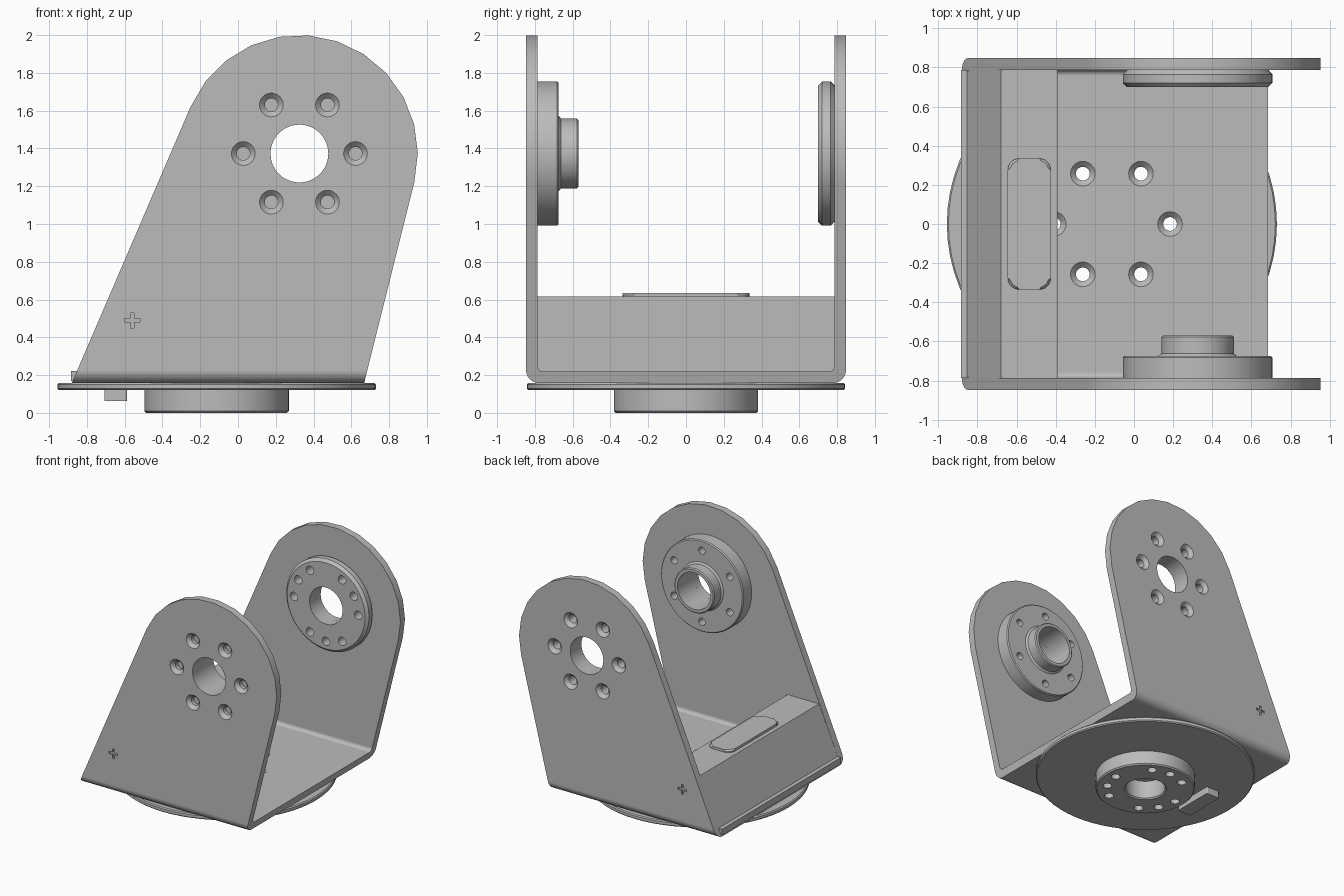
import bpy, bmesh
from math import cos, sin, pi, atan2, acos, hypot, radians
from mathutils import Matrix, Vector

if "Cube" in bpy.data.objects:
    bpy.data.objects.remove(bpy.data.objects["Cube"])

metal = bpy.data.materials.new("grey_metal")
GREY = (0.5, 0.5, 0.5, 1)
metal.diffuse_color = GREY
metal.use_nodes = True
metal.node_tree.nodes["Principled BSDF"].inputs["Base Color"].default_value = GREY

X, Y, Z = Vector((1, 0, 0)), Vector((0, 1, 0)), Vector((0, 0, 1))


def lathe(bm, profile, loc, axis, segs=64):
    """Spin a closed (radius, height) profile about an axis; radius 0 is a pole."""
    frame = Matrix.Translation(loc) @ axis.to_track_quat('Z', 'Y').to_matrix().to_4x4()
    rings = []
    for r, h in profile:
        n = segs if r else 1
        rings.append([bm.verts.new(frame @ Vector((r * cos(2 * pi * i / segs), r * sin(2 * pi * i / segs), h)))
                      for i in range(n)])
    for a, b in zip(rings, rings[1:] + rings[:1]):
        if len(a) + len(b) == 2:
            continue
        for i in range(segs):
            j = (i + 1) % segs
            quad = [a[i % len(a)], a[j % len(a)], b[j % len(b)], b[i % len(b)]]
            bm.faces.new(list(dict.fromkeys(quad)))


def prism(bm, outline, u, v, w, lo, hi):
    """Extrude a 2D outline on axes u, v along w from lo to hi."""
    caps = [[bm.verts.new(u * p + v * q + w * d) for p, q in outline] for d in (lo, hi)]
    bm.faces.new(caps[0])
    bm.faces.new(caps[1])
    n = len(outline)
    for i in range(n):
        j = (i + 1) % n
        bm.faces.new((caps[0][i], caps[0][j], caps[1][j], caps[1][i]))


def arc(cx, cy, r, a0, a1, n):
    angles = [radians(a0 + (a1 - a0) * i / n) for i in range(n + 1)]
    return [(cx + r * cos(a), cy + r * sin(a)) for a in angles]


def rounded(x0, x1, y0, y1, r):
    return (arc(x1 - r, y1 - r, r, 0, 90, 6) + arc(x0 + r, y1 - r, r, 90, 180, 6)
            + arc(x0 + r, y0 + r, r, 180, 270, 6) + arc(x1 - r, y0 + r, r, 270, 360, 6))


def part(name, bm):
    bmesh.ops.recalc_face_normals(bm, faces=bm.faces)
    mesh = bpy.data.meshes.new(name)
    bm.to_mesh(mesh)
    bm.free()
    mesh.materials.append(metal)
    ob = bpy.data.objects.new(name, mesh)
    bpy.context.collection.objects.link(ob)
    return ob


def combine(ob, bm, operation='DIFFERENCE'):
    """Apply a boolean with a temporary helper."""
    helper = part("helper", bm)
    helper.hide_render = True
    mod = ob.modifiers.new("cut", 'BOOLEAN')
    mod.operation, mod.solver, mod.object = operation, 'EXACT', helper
    bpy.context.view_layer.objects.active = ob
    bpy.ops.object.modifier_apply(modifier=mod.name)
    bpy.data.objects.remove(helper)


def finish(ob):
    bpy.ops.object.select_all(action='DESELECT')
    ob.select_set(True)
    bpy.context.view_layer.objects.active = ob
    bpy.ops.object.shade_smooth_by_angle(angle=radians(25))
    ob.modifiers.new("even_shading", 'WEIGHTED_NORMAL').keep_sharp = True


def spun(name, profile, loc, axis):
    bm = bmesh.new()
    lathe(bm, profile, loc, axis)
    return part(name, bm)


def ring(centre, r, u, v, degrees):
    return [centre + u * r * cos(radians(a)) + v * r * sin(radians(a)) for a in degrees]


PIVOT = Vector((0.325, 0, 1.373))      # axis of the two arms
BASE = Vector((-0.113, 0, 0))          # axis of the turntable
HOLE, BOLT_RING, BORE = 0.035, 0.297, 0.153
OUT, IN, FLOOR, TOP = 0.847, 0.787, 0.158, 0.22
SIXTY = range(0, 360, 60)
SUNK = [(0, -0.1), (HOLE, -0.1), (HOLE, -0.028), (0.063, 0), (0.063, 0.03), (0, 0.03)]


def drill(r, depth):
    return [(0, -depth), (r, -depth), (r, depth), (0, depth)]


# U-shaped bracket: bent sheet, trimmed to the leaning round-topped outline
bend, fillet = 0.07, 0.03
u_shape = (arc(-OUT + bend, FLOOR + bend, bend, 180, 270, 8) + arc(OUT - bend, FLOOR + bend, bend, 270, 360, 8)
           + [(OUT, 2.1), (IN, 2.1)] + arc(IN - fillet, TOP + fillet, fillet, 0, -90, 5)
           + arc(-IN + fillet, TOP + fillet, fillet, -90, -180, 5) + [(-IN, 2.1), (-OUT, 2.1)])
bm = bmesh.new()
prism(bm, u_shape, Y, Z, X, -1.1, 1.1)
bracket = part("bracket", bm)

R = 0.627


def tangent(px, pz, side):
    dx, dz = px - PIVOT.x, pz - PIVOT.z
    return (atan2(dz, dx) + side * acos(R / hypot(dx, dz))) * 180 / pi


left, right = (-0.88, FLOOR), (0.668, FLOOR)
outline = [(-0.887, 0.1), left] + arc(PIVOT.x, PIVOT.z, R, tangent(*left, -1) + 360, tangent(*right, 1), 12)
outline += [right, (0.655, 0.1)]
bm = bmesh.new()
prism(bm, outline, X, Z, Y, -1, 1)
combine(bracket, bm, 'INTERSECT')

# Bores, countersunk bolt holes and plus marks in both arms, bolt holes in the floor
bm = bmesh.new()
plus = [(-0.56 + a * 0.01, 0.49 + b * 0.01) for a, b in
        [(-1, -4), (1, -4), (1, -1), (4, -1), (4, 1), (1, 1), (1, 4), (-1, 4), (-1, 1), (-4, 1), (-4, -1), (-1, -1)]]
for s in (-1, 1):
    face = PIVOT + Y * s * OUT
    lathe(bm, drill(BORE, 0.1), face, Y * s, 48)
    for p in ring(face, BOLT_RING, X, Z, SIXTY):
        lathe(bm, SUNK, p, Y * s, 24)
    prism(bm, plus, X, Z, Y * s, OUT - 0.015, OUT + 0.02)
for p in ring(BASE + Z * TOP, BOLT_RING, X, Y, SIXTY):
    lathe(bm, SUNK, p, Z, 24)
combine(bracket, bm)

# Square end of the floor under the sloping block
bm = bmesh.new()
prism(bm, [(-0.885, 0.17), (-0.885, 0.222), (-0.8, 0.222), (-0.8, 0.17)], X, Z, Y, -IN, IN)
floor_lip = part("floor_lip", bm)

# Sloping block between the arms, with a raised pad on top
bm = bmesh.new()
prism(bm, [(-0.855, 0.215), (-0.68, 0.615), (-0.39, 0.615), (-0.39, 0.215)], X, Z, Y, -IN, IN)
block = part("sloping_block", bm)
bm = bmesh.new()
prism(bm, rounded(-0.645, -0.425, -0.335, 0.335, 0.06), X, Y, Z, 0.6, 0.636)
rim = [e for e in bm.edges if all(v.co.z > 0.63 for v in e.verts)]
bmesh.ops.bevel(bm, geom=rim, offset=0.012, segments=1, affect='EDGES')
pad = part("raised_pad", bm)

# Turntable disc and the hub below it
c = 0.008
disc = spun("turntable_disc", [(BORE, 0.12), (0.843 - c, 0.12), (0.843, 0.12 + c), (0.843, FLOOR - c),
                               (0.843 - c, FLOOR), (BORE, FLOOR)], BASE, Z)
c = 0.01
base_hub = spun("base_hub", [(BORE, c), (BORE + c, 0), (0.382 - c, 0), (0.382, c), (0.382, 0.12), (BORE, 0.12)],
                BASE, Z)
bm = bmesh.new()
for p in ring(BASE + Z * 0.1, BOLT_RING, X, Y, SIXTY):
    lathe(bm, drill(HOLE, 0.2), p, Z, 24)
combine(disc, bm)
bm = bmesh.new()
for p in ring(BASE, BOLT_RING, X, Y, [a for a in range(0, 360, 30) if a not in (30, 150, 270)]):
    lathe(bm, drill(HOLE, 0.2), p, Z, 24)
combine(base_hub, bm)

# Stop block under the disc
bm = bmesh.new()
prism(bm, rounded(-0.708, -0.587, -0.175, 0.175, 0.012), X, Y, Z, 0.062, 0.125)
stop = part("stop_block", bm)

# Chamfered hub inside the back arm
c = 0.022
back_hub = spun("back_hub", [(BORE, 0), (0.382 - c, 0), (0.382, c), (0.382, 0.088 - c), (0.382 - c, 0.088),
                             (BORE, 0.088)], PIVOT + Y * IN, -Y)
bm = bmesh.new()
for p in ring(PIVOT + Y * IN, BOLT_RING, X, Z, [a for a in range(0, 360, 30) if a not in (90, 210, 330)]):
    lathe(bm, drill(HOLE, 0.15), p, Y, 24)
combine(back_hub, bm)

# Stepped bearing hub inside the front arm
c = 0.008
front_hub = spun("front_hub", [(BORE, 0), (0.382, 0), (0.382, 0.113 - c), (0.382 - c, 0.113), (0.2, 0.113),
                               (0.185, 0.125), (0.185, 0.217 - c), (0.185 - c, 0.217), (BORE, 0.217)],
                 PIVOT - Y * IN, Y)
bm = bmesh.new()
for p in ring(PIVOT - Y * (IN - 0.113), BOLT_RING, X, Z, range(30, 360, 60)):
    lathe(bm, drill(0.03, 0.07), p, Y, 24)
combine(front_hub, bm)

for ob in (bracket, floor_lip, block, pad, disc, base_hub, stop, back_hub, front_hub):
    finish(ob)
